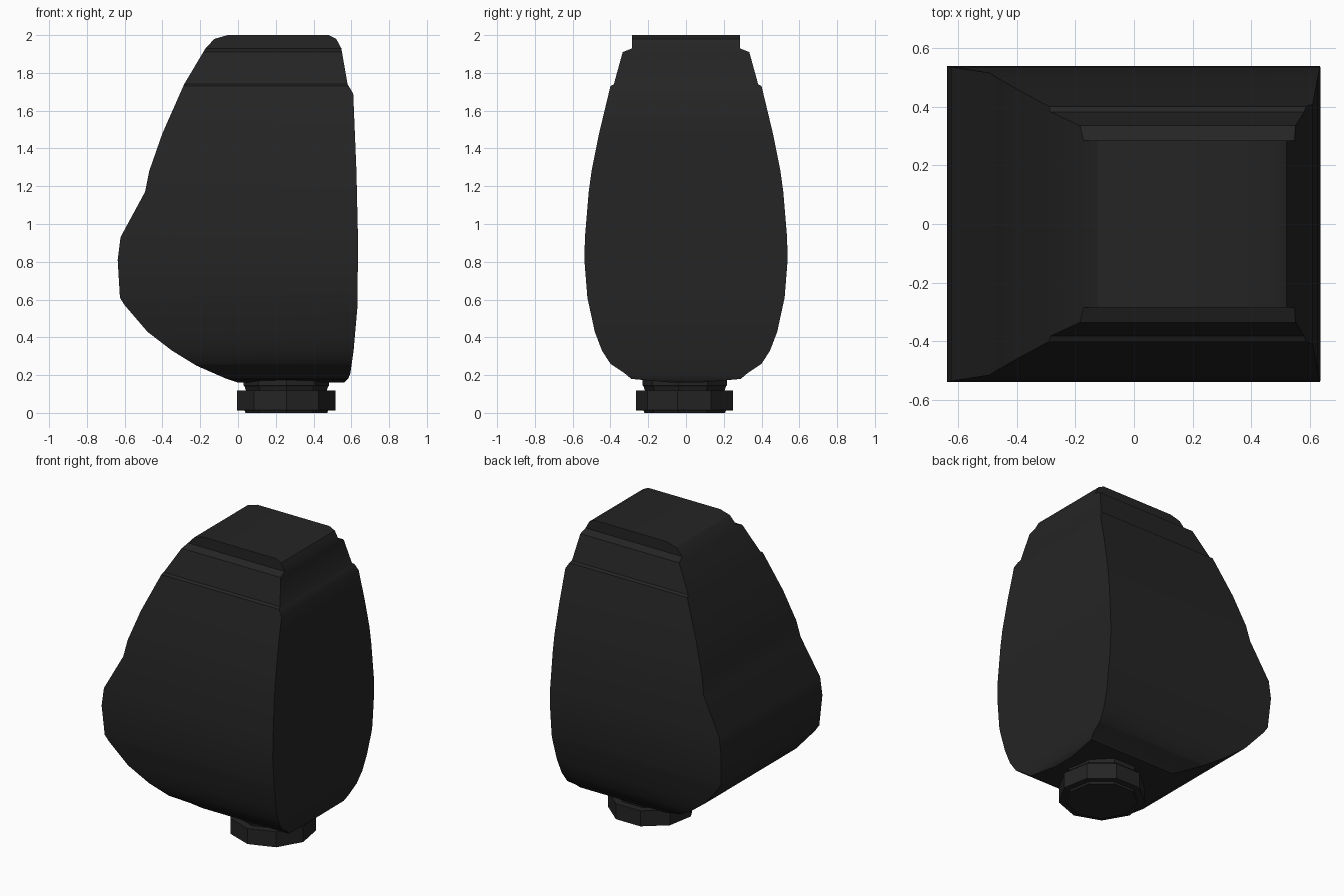
import bpy, bmesh
from math import cos, sin, tau, pi, radians

cube = bpy.data.objects.get("Cube")
if cube:
    bpy.data.objects.remove(cube)

black = bpy.data.materials.new("matte black")
black.use_nodes = True
color = (0.018, 0.018, 0.018, 1)
black.diffuse_color = color
black.node_tree.nodes["Principled BSDF"].inputs["Base Color"].default_value = color


def loft(name, rings, angle):
    """Skin a stack of equal-length point rings and cap both ends."""
    bm = bmesh.new()
    loops = [[bm.verts.new(p) for p in ring] for ring in rings]
    for low, high in zip(loops, loops[1:]):
        for i in range(len(low)):
            j = (i + 1) % len(low)
            bm.faces.new((low[i], low[j], high[j], high[i]))
    bm.faces.new(loops[0][::-1])
    bm.faces.new(loops[-1])
    bmesh.ops.recalc_face_normals(bm, faces=bm.faces)
    mesh = bpy.data.meshes.new(name)
    bm.to_mesh(mesh)
    bm.free()
    mesh.materials.append(black)
    obj = bpy.data.objects.new(name, mesh)
    bpy.context.collection.objects.link(obj)
    bpy.ops.object.select_all(action='DESELECT')
    obj.select_set(True)
    bpy.context.view_layer.objects.active = obj
    bpy.ops.object.shade_smooth_by_angle(angle=radians(angle))
    return obj


def at(profile, z):
    """Profile value at height z."""
    for (z0, a), (z1, b) in zip(profile, profile[1:]):
        if z <= z1:
            return a + (b - a) * (z - z0) / (z1 - z0)
    return profile[-1][1]


# Body outlines as (height, offset)
left_edge = [(.16, 0), (.18, -.06), (.25, -.22), (.33, -.35), (.43, -.48),
             (.57, -.6), (.61, -.625), (.81, -.637), (.93, -.622), (1.17, -.492),
             (1.28, -.47), (1.48, -.4), (1.74, -.285), (1.93, -.172),
             (1.98, -.125), (2, -.055)]
right_edge = [(.16, .56), (.18, .583), (.21, .595), (.33, .612), (.57, .633),
              (.93, .635), (1.28, .627), (1.69, .61), (1.74, .58), (1.93, .547),
              (1.98, .52), (2, .48)]
half_depth = [(.16, .07), (.18, .29), (.21, .325), (.26, .4), (.33, .445),
              (.43, .483), (.61, .522), (.81, .538), (.93, .535), (1.17, .515),
              (1.28, .5), (1.48, .46), (1.73, .4), (1.74, .382), (1.91, .335),
              (1.93, .285), (2, .285)]

# Body: rectangular sections following the three outlines
heights = sorted({z for p in (left_edge, right_edge, half_depth) for z, _ in p})
sections = []
for z in heights:
    a, b, d = at(left_edge, z), at(right_edge, z), at(half_depth, z)
    sections.append([(a, -d, z), (b, -d, z), (b, d, z), (a, d, z)])
loft("body", sections, 30)


# Nine-sided neck and foot
def turned(name, steps):
    loft(name, [[(.256 + r * cos(tau * i / 9 - pi / 2), r * sin(tau * i / 9 - pi / 2), z)
                 for i in range(9)] for r, z in steps], 20)


turned("neck", [(.21, .1), (.225, .14), (.23, .145), (.23, .19)])
turned("foot", [(.22, 0), (.225, .012), (.265, .014), (.265, .118), (.21, .12)])
